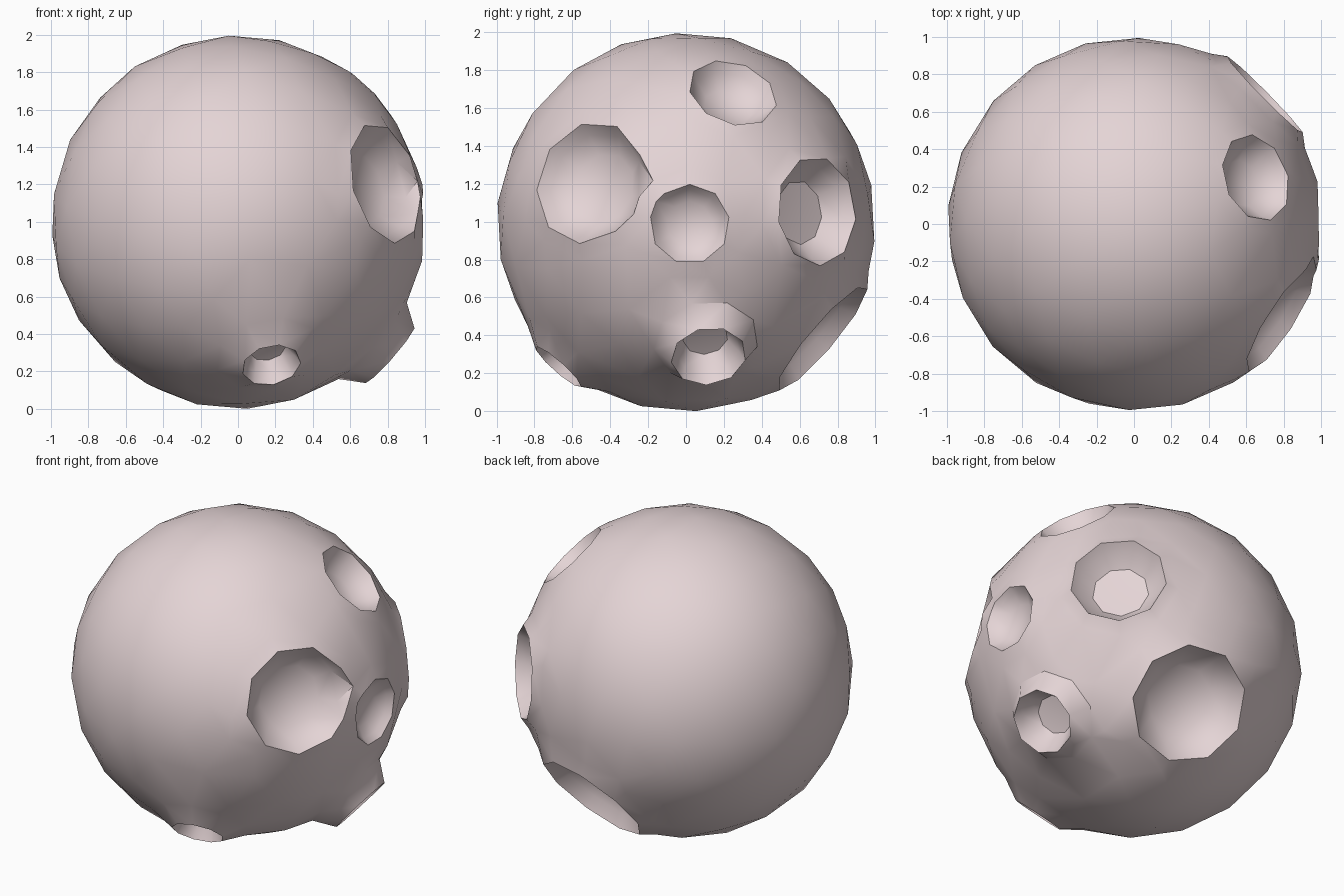
import bpy, bmesh, math, random
from mathutils import Vector, Euler

if "Cube" in bpy.data.objects:
    bpy.data.objects.remove(bpy.data.objects["Cube"])

random.seed(4)
SIDES = 9

# direction from centre, outer radius, rim radius, rim height, floor radius, floor height
CRATERS = [
    ((1.0, 0.02, -0.01), 0.30, 0.21, 0.985, 0.12, 0.90),    # right side
    ((0.71, 0.70, 0.06), 0.36, 0.29, 0.985, 0.17, 0.85),    # back right
    ((0.79, -0.51, 0.21), 0.41, 0.33, 0.96, 0.19, 0.82),    # front right
    ((0.815, 0.12, -0.71), 0.28, 0.20, 1.085, 0.12, 0.93),  # tall one, low right
    ((0.18, -0.68, -0.77), 0.29, 0.16, 1.035, 0.10, 0.91),  # low front
    ((0.18, 0.73, -0.62), 0.44, 0.36, 0.96, 0.20, 0.79),    # low back
    ((0.66, 0.25, 0.69), 0.31, 0.24, 0.975, 0.13, 0.86),    # upper right
]

points = []  # positions as vectors from the centre

# craters: concentric rings following a bowl profile
for d, r_out, r_rim, h_rim, r_floor, h_floor in CRATERS:
    n = Vector(d).normalized()
    u = n.orthogonal().normalized()
    v = n.cross(u)
    rings = [(r_out, math.sqrt(1 - r_out ** 2)), (r_rim, h_rim),
             (r_rim * 0.86, h_rim * 0.55 + h_floor * 0.45), (r_floor, h_floor)]
    start = random.uniform(0, math.tau)
    for r, h in rings:
        for i in range(SIDES):
            a = start + math.tau * i / SIDES
            points.append(n * h + (u * math.cos(a) + v * math.sin(a)) * r)
    points.append(n * (h_floor - 0.01))

# plain ball: coarse sphere points kept clear of the craters
ball = bmesh.new()
bmesh.ops.create_icosphere(ball, subdivisions=3, radius=1.0)
turn = Euler((0.2, 0.15, 0.1)).to_matrix()
for vert in ball.verts:
    p = turn @ vert.co.normalized()
    if all(p.angle(Vector(c[0])) > math.asin(c[1]) + 0.06 for c in CRATERS):
        points.append(p)
ball.free()

# connect all points over a unit sphere, then move each to its true height
bm = bmesh.new()
height = bm.verts.layers.float.new("height")
for p in points:
    vert = bm.verts.new(p.normalized())
    vert[height] = p.length
bmesh.ops.convex_hull(bm, input=bm.verts[:])
for vert in bm.verts:
    vert.co = vert.co.normalized() * vert[height]
lowest = min(vert.co.z for vert in bm.verts)
for vert in bm.verts:
    vert.co.z -= lowest
bmesh.ops.recalc_face_normals(bm, faces=bm.faces[:])

mesh = bpy.data.meshes.new("cratered_moon")
bm.to_mesh(mesh)
bm.free()
moon = bpy.data.objects.new("cratered_moon", mesh)
bpy.context.collection.objects.link(moon)

# dusty pink surface
mat = bpy.data.materials.new("dusty_pink")
mat.diffuse_color = (0.78, 0.66, 0.67, 1)
mat.use_nodes = True
mat.node_tree.nodes["Principled BSDF"].inputs["Base Color"].default_value = mat.diffuse_color
mesh.materials.append(mat)

bpy.context.view_layer.objects.active = moon
moon.select_set(True)
bpy.ops.object.shade_smooth_by_angle(angle=math.radians(40))
